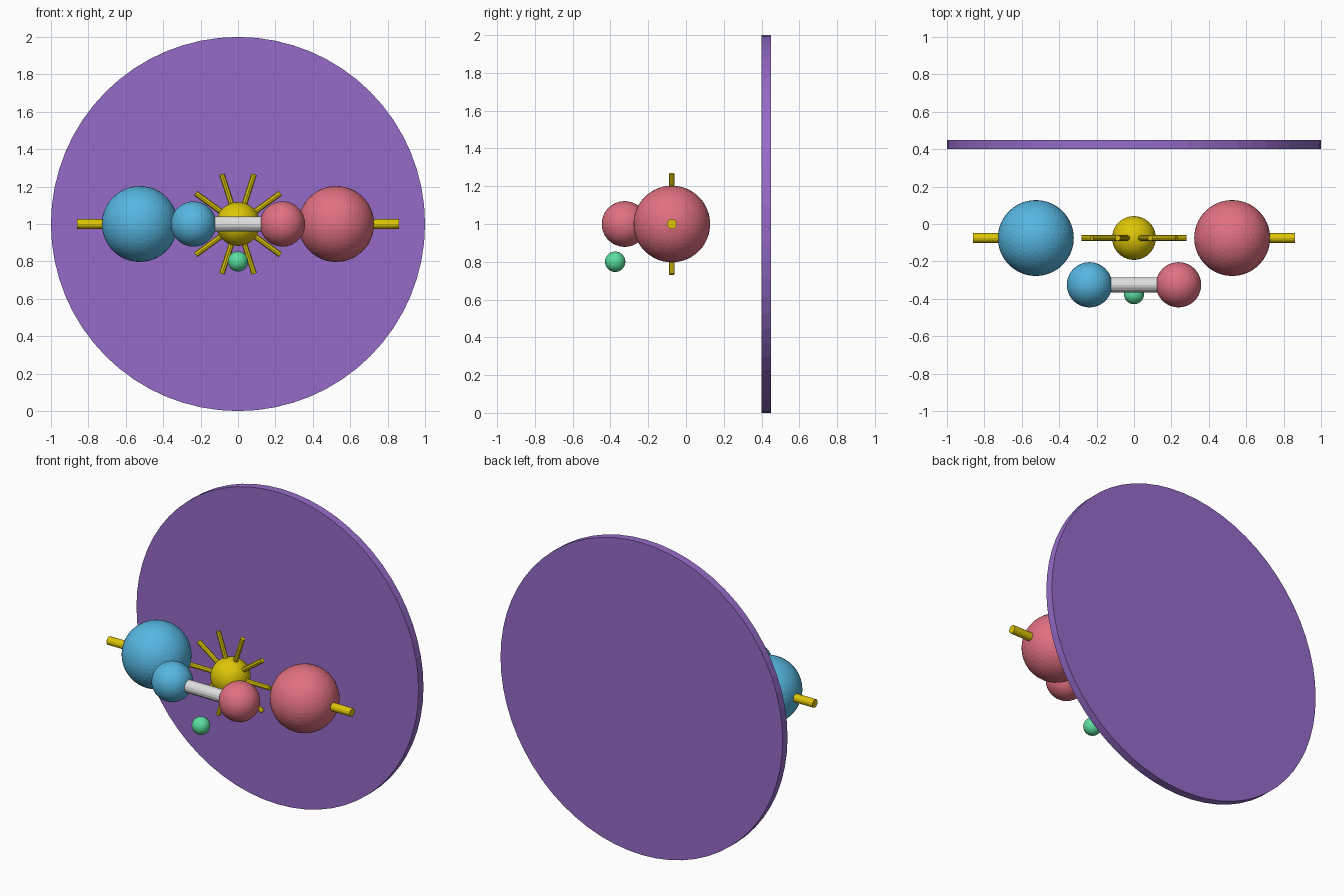
import bpy
import math
from mathutils import Vector

cube = bpy.data.objects.get("Cube")
if cube:
    bpy.data.objects.remove(cube, do_unlink=True)


def material(name, srgb):
    colour = [c ** 2.2 for c in srgb] + [1]
    mat = bpy.data.materials.new(name)
    mat.use_nodes = True
    mat.diffuse_color = colour
    mat.node_tree.nodes["Principled BSDF"].inputs["Base Color"].default_value = colour
    return mat


purple = material("purple", (0.58, 0.42, 0.78))
blue = material("sky_blue", (0.34, 0.71, 0.88))
red = material("coral_red", (0.88, 0.44, 0.50))
gold = material("gold", (0.87, 0.77, 0.06))
white = material("pale_grey", (0.87, 0.87, 0.87))
green = material("mint_green", (0.36, 0.87, 0.62))


def finish(name, mat):
    obj = bpy.context.object
    obj.name = name
    obj.data.materials.append(mat)
    return obj


def ball(name, centre, radius, mat):
    bpy.ops.mesh.primitive_ico_sphere_add(subdivisions=4, radius=radius, location=centre)
    return finish(name, mat)


def rod(name, start, end, radius, mat, sides=12):
    start, end = Vector(start), Vector(end)
    axis = end - start
    bpy.ops.mesh.primitive_cylinder_add(
        vertices=sides, radius=radius, depth=axis.length, location=(start + end) / 2,
        rotation=axis.to_track_quat("Z", "Y").to_euler())
    return finish(name, mat)


MID = 1.0      # height of the shared centre
BACK = -0.075  # depth of the large balls and the sun
FRONT = -0.325  # depth of the small balls

# Backing disc
rod("backing_disc", (0, 0.4, MID), (0, 0.45, MID), 1.0, purple, 64)

# Paired balls and outer axles
for side, sign, mat in (("right", -1, blue), ("left", 1, red)):
    ball(side + "_large_ball", (sign * 0.525, BACK, MID), 0.203, mat)
    ball(side + "_small_ball", (sign * 0.238, FRONT, MID), 0.121, mat)
    rod(side + "_axle", (sign * 0.66, BACK, MID), (sign * 0.862, BACK, MID), 0.026, gold)

# Bar joining the small balls
rod("joining_bar", (-0.2, FRONT, MID), (0.2, FRONT, MID), 0.04, white, 16)

# Sun with ten rays
ball("sun_core", (0, BACK, MID), 0.117, gold)
for i in range(10):
    angle = math.tau * i / 10
    direction = Vector((math.cos(angle), 0, math.sin(angle)))
    centre = Vector((0, BACK, MID))
    rod("sun_ray", centre + direction * 0.08, centre + direction * 0.28, 0.015, gold, 8)

# Small hanging ball
ball("lower_ball", (0, -0.375, 0.8), 0.054, green)
